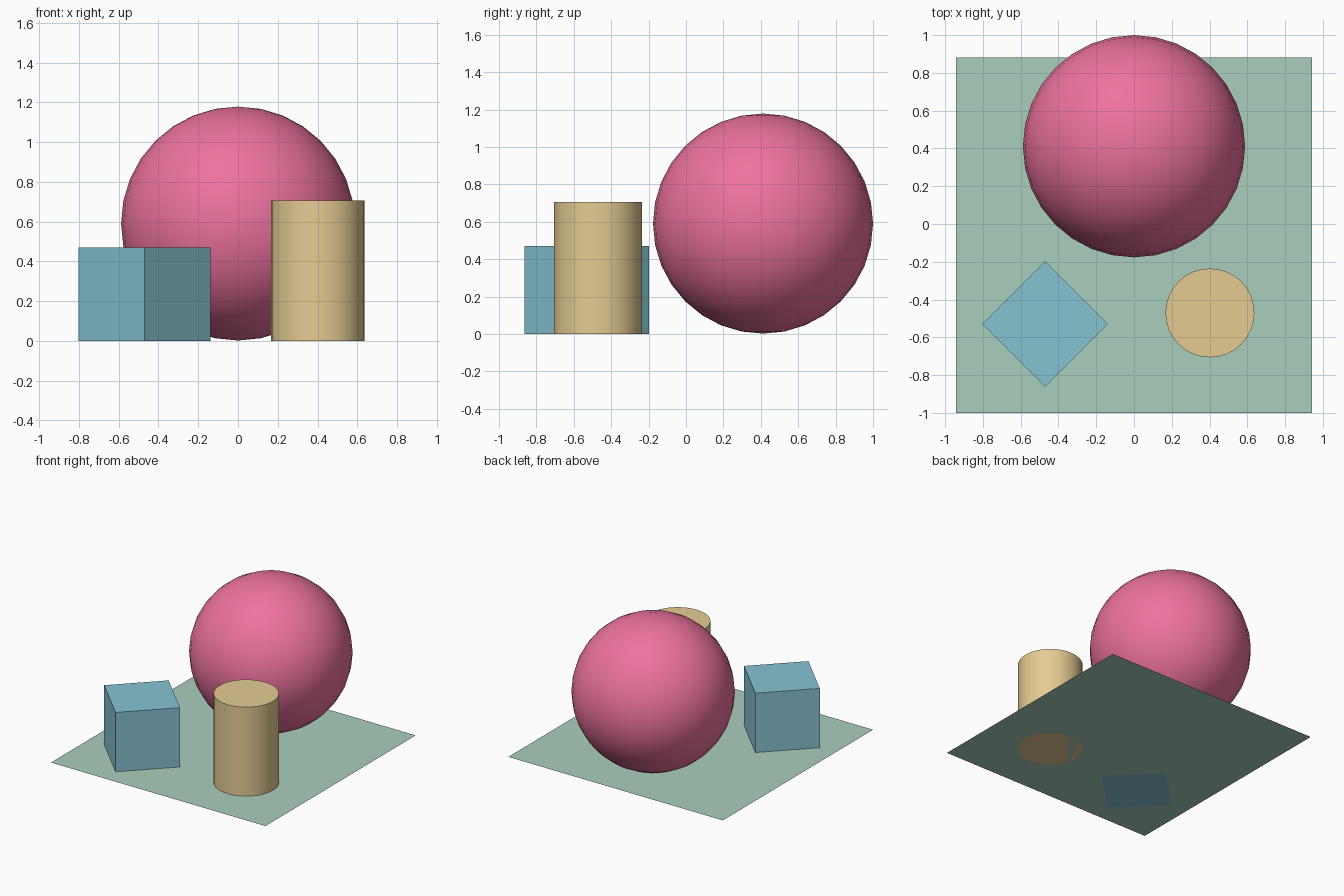
import bpy
import math

if "Cube" in bpy.data.objects:
    bpy.data.objects.remove(bpy.data.objects["Cube"])

U = 2 / 17            # one design unit: the slab is 16 units wide
CY = -U / 2           # centre of the base sheet in y


def finish(name, color, smooth=False):
    ob = bpy.context.object
    ob.name = name
    mat = bpy.data.materials.new(name + "_colour")
    mat.diffuse_color = (*color, 1)
    mat.use_nodes = True
    mat.node_tree.nodes["Principled BSDF"].inputs["Base Color"].default_value = mat.diffuse_color
    ob.data.materials.append(mat)
    if smooth:
        bpy.ops.object.shade_smooth_by_angle(angle=math.radians(40))
    return ob


# flat base sheet
bpy.ops.mesh.primitive_plane_add(size=16 * U, location=(0, CY, 0))
finish("base_sheet", (0.40, 0.62, 0.51))

# large ball at the back
bpy.ops.mesh.primitive_uv_sphere_add(segments=32, ring_count=16, radius=5 * U,
                                     location=(0, CY + 4 * U, 5 * U + 0.002))
finish("ball", (0.85, 0.17, 0.35), True)

# cube turned 45 degrees at the front left
bpy.ops.mesh.primitive_cube_add(size=4 * U, location=(-4 * U, CY - 4 * U, 2 * U),
                                rotation=(0, 0, math.radians(45)))
finish("cube", (0.24, 0.55, 0.65))

# upright cylinder at the front right
bpy.ops.mesh.primitive_cylinder_add(vertices=32, radius=2 * U, depth=6 * U,
                                    location=(0.402, CY - 3.5 * U, 3 * U))
finish("cylinder", (0.78, 0.60, 0.29), True)
